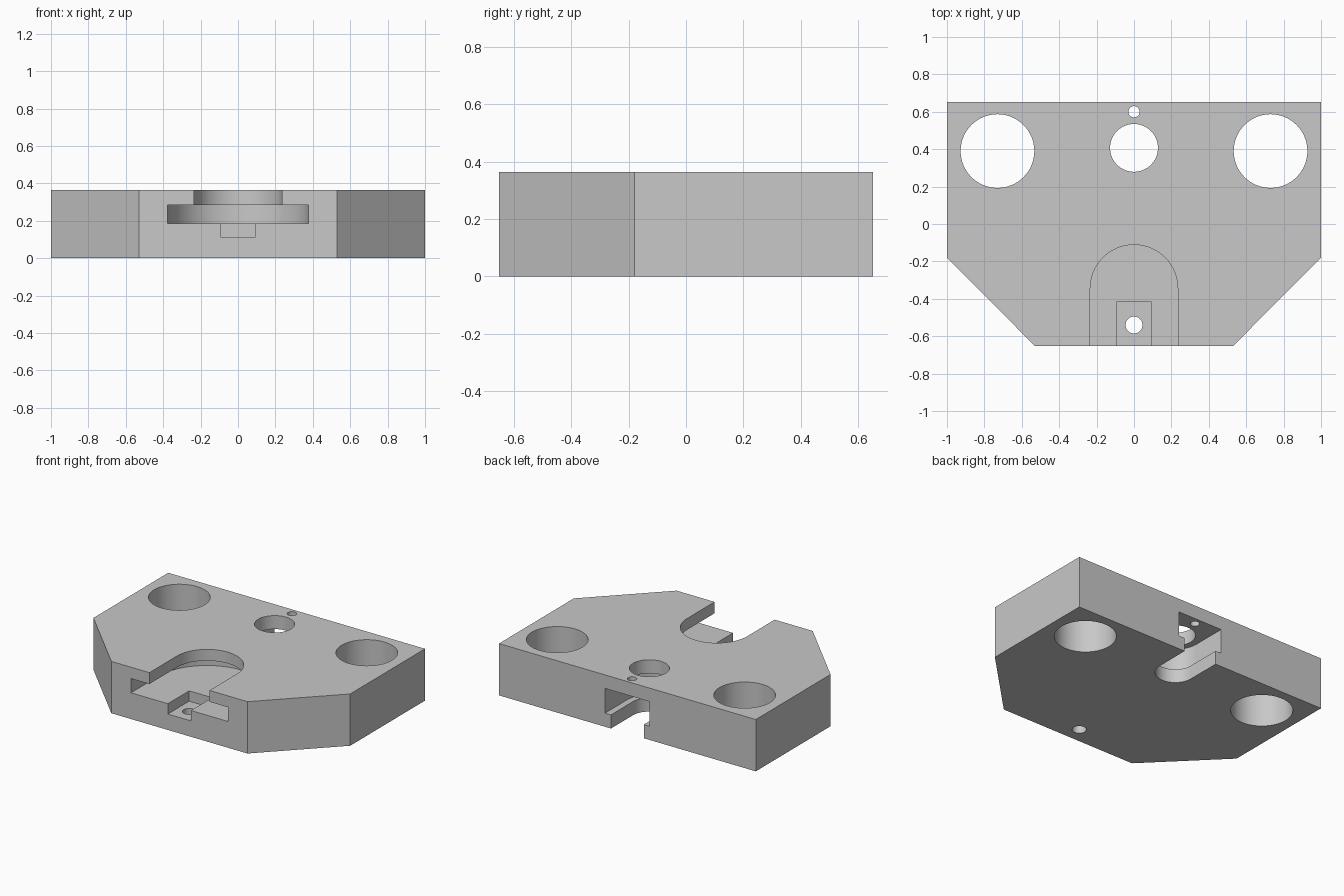
import bpy, bmesh, math

if "Cube" in bpy.data.objects:
    bpy.data.objects.remove(bpy.data.objects["Cube"], do_unlink=True)

grey = bpy.data.materials.new("plain grey")
grey.use_nodes = True
COLOR = (0.58, 0.58, 0.58, 1)
grey.diffuse_color = COLOR
grey.node_tree.nodes["Principled BSDF"].inputs["Base Color"].default_value = COLOR

HEIGHT = 0.365
BACK = 0.652
OUT = 0.2  # how far cutters reach past the block


def prism(name, outline, z0, z1):
    """Closed upright prism from a counter-clockwise outline."""
    bm = bmesh.new()
    low = [bm.verts.new((x, y, z0)) for x, y in outline]
    high = [bm.verts.new((x, y, z1)) for x, y in outline]
    bm.faces.new(low[::-1])
    bm.faces.new(high)
    for i in range(len(low)):
        bm.faces.new((low[i - 1], low[i], high[i], high[i - 1]))
    mesh = bpy.data.meshes.new(name)
    bm.to_mesh(mesh)
    bm.free()
    mesh.materials.append(grey)
    obj = bpy.data.objects.new(name, mesh)
    bpy.context.collection.objects.link(obj)
    return obj


def arc(x, y, r, start, end, steps):
    return [(x + r * math.cos(a), y + r * math.sin(a))
            for a in (start + (end - start) * i / steps for i in range(steps + 1))]


def hole(x, y, r, z0=-OUT, z1=HEIGHT + OUT):
    return prism("hole_cutter", arc(x, y, r, 0, math.tau, 64)[:-1], z0, z1)


def slot(y, r, z0, z1, side):
    """Round-ended slot open to the front (side -1) or the back (side 1)."""
    mouth = side * (BACK + OUT)
    turn = math.pi if side > 0 else 0
    bend = arc(0, y, r, turn, turn + math.pi, 32)
    return prism("slot_cutter", bend + [(side * r, mouth), (-side * r, mouth)], z0, z1)


# Block with two clipped front corners
block = prism("mounting_block", [
    (-0.53, -BACK), (0.53, -BACK), (1, -0.18), (1, BACK), (-1, BACK), (-1, -0.18),
], 0, HEIGHT)

cutters = [
    # Large side holes
    hole(-0.73, 0.39, 0.197),
    hole(0.73, 0.39, 0.197),
    # Front stepped slot: wide channel below, narrower opening above
    slot(-0.345, 0.377, 0.185, 0.285, -1),
    slot(-0.345, 0.234, 0.23, HEIGHT + OUT, -1),
    # Front notch in the channel floor, with its screw hole
    prism("notch_cutter", [(-0.09, -BACK - OUT), (0.09, -BACK - OUT),
                           (0.09, -0.415), (-0.09, -0.415)], 0.112, 0.23),
    hole(0, -0.54, 0.045, -OUT, 0.15),
    # Back stepped slot: wide channel above, narrower opening below
    slot(0.407, 0.174, 0.096, 0.27, 1),
    slot(0.407, 0.128, -OUT, 0.15, 1),
    # Centre hole and pin hole above the back channel
    hole(0, 0.407, 0.128, 0.2),
    hole(0, 0.6, 0.03, 0.2),
]

bpy.context.view_layer.objects.active = block
for cutter in cutters:
    cutter.hide_render = True
    cut = block.modifiers.new("cut", "BOOLEAN")
    cut.operation = "DIFFERENCE"
    cut.solver = "EXACT"
    cut.object = cutter
    bpy.ops.object.modifier_apply(modifier=cut.name)
    bpy.data.objects.remove(cutter, do_unlink=True)

# Smooth hole walls, sharp edges everywhere else
bpy.ops.object.select_all(action="DESELECT")
block.select_set(True)
bpy.ops.object.shade_smooth_by_angle(angle=math.radians(30))
